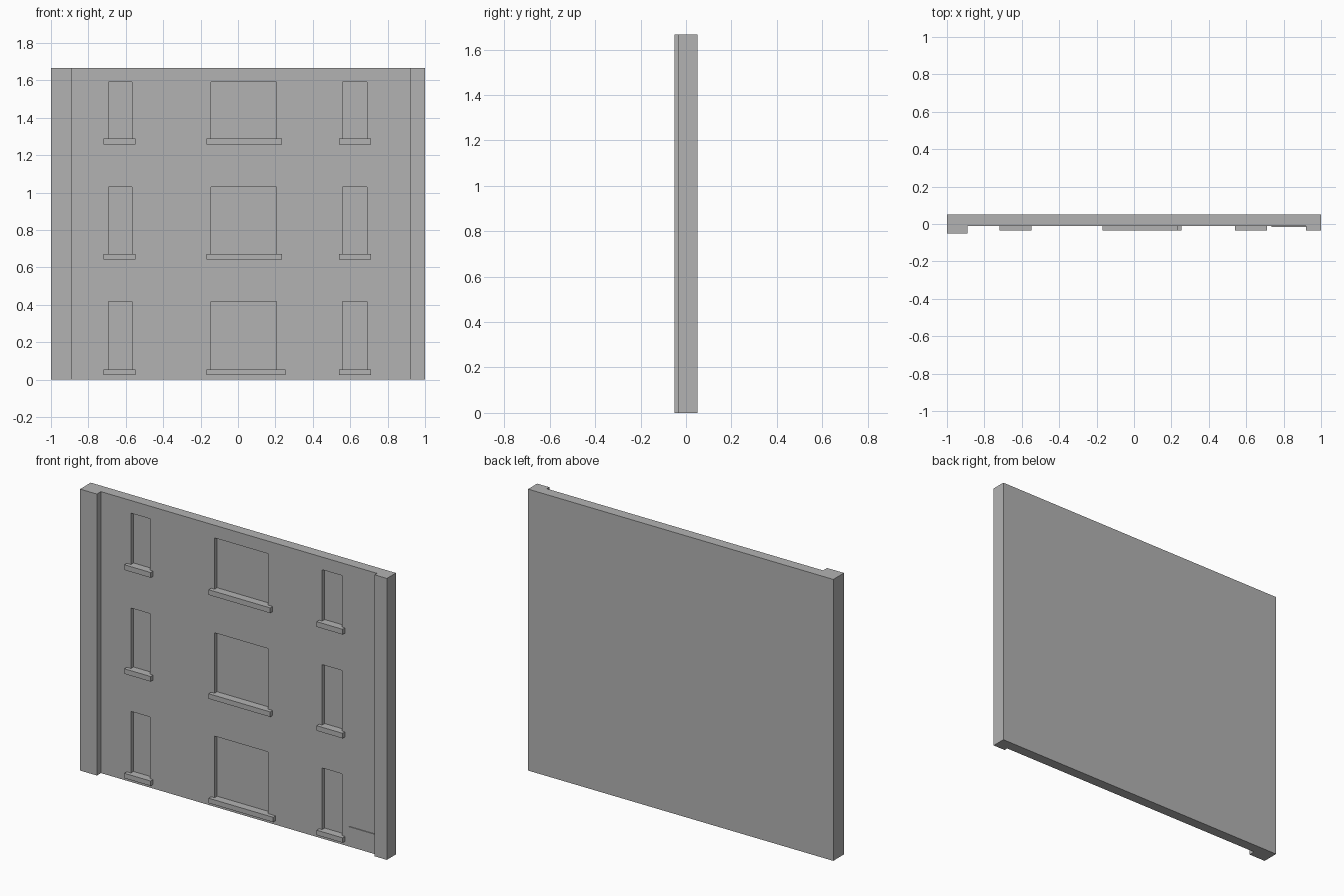
import bpy
import bmesh
from mathutils import Vector

cube = bpy.data.objects.get("Cube")
if cube:
    bpy.data.objects.remove(cube, do_unlink=True)

# One plain grey for the whole facade
grey = bpy.data.materials.new("plain_grey")
grey.use_nodes = True
COLOUR = (0.45, 0.45, 0.45, 1)
grey.diffuse_color = COLOUR
grey.node_tree.nodes["Principled BSDF"].inputs["Base Color"].default_value = COLOUR

HEIGHT = 1.667
BACK, FACE, GLASS, LEDGE = 0.05, -0.012, 0.012, -0.035


def finish(bm, name):
    bmesh.ops.recalc_face_normals(bm, faces=bm.faces)
    mesh = bpy.data.meshes.new(name)
    bm.to_mesh(mesh)
    bm.free()
    mesh.materials.append(grey)
    obj = bpy.data.objects.new(name, mesh)
    bpy.context.collection.objects.link(obj)
    return obj


def add_box(bm, x, y, z):
    """Add a box from three (low, high) ranges."""
    verts = bmesh.ops.create_cube(bm, size=1)["verts"]
    for v in verts:
        v.co = Vector([(a + b) / 2 + (b - a) * c
                       for (a, b), c in zip((x, y, z), v.co)])


def box(name, x, y, z):
    bm = bmesh.new()
    add_box(bm, x, y, z)
    return finish(bm, name)


# Wall with a pilaster at each end, extruded upward from its plan
plan = [(-1, BACK), (-1, -0.05), (-0.89, -0.05), (-0.89, FACE),
        (0.92, FACE), (0.92, LEDGE), (1, LEDGE), (1, BACK)]
bm = bmesh.new()
base = bm.faces.new([bm.verts.new((x, y, 0)) for x, y in plan])
top = bmesh.ops.extrude_face_region(bm, geom=[base])["geom"]
bmesh.ops.translate(bm, vec=(0, 0, HEIGHT),
                    verts=[g for g in top if isinstance(g, bmesh.types.BMVert)])
wall = finish(bm, "wall")

# Window columns: opening range, sill range
columns = {
    "left_side": ((0.56, 0.69), (0.54, 0.71)),
    "middle": ((-0.145, 0.206), (-0.168, 0.235)),
    "right_side": ((-0.693, -0.567), (-0.72, -0.548)),
}
# Storeys: sill bottom, sill top, opening top
storeys = {
    "lower": (0.024, 0.053, 0.418),
    "central": (0.642, 0.672, 1.03),
    "upper": (1.257, 1.288, 1.592),
}

cuts = bmesh.new()
for level, (low, sill_top, head) in storeys.items():
    for side, (opening, sill) in columns.items():
        if level == "lower" and side == "middle":
            sill = (sill[0], 0.255)
        add_box(cuts, opening, (-0.1, GLASS), (sill_top - 0.005, head))
        box(f"{level}_{side}_sill", sill, (LEDGE, GLASS + 0.01), (low, sill_top))

# Recess the windows into the wall
cutter = finish(cuts, "window_cutter")
cutter.hide_render = True
mod = wall.modifiers.new("window_recesses", "BOOLEAN")
mod.operation = "DIFFERENCE"
mod.solver = "EXACT"
mod.object = cutter
bpy.context.view_layer.update()
carved = bpy.data.meshes.new_from_object(
    wall.evaluated_get(bpy.context.evaluated_depsgraph_get()))
wall.modifiers.clear()
wall.data = carved
bpy.data.objects.remove(cutter, do_unlink=True)

# Shallow plate low on the wall beside the end pilaster
box("wall_plate", (0.735, 0.92), (FACE - 0.005, FACE + 0.005), (0.077, 0.12))
